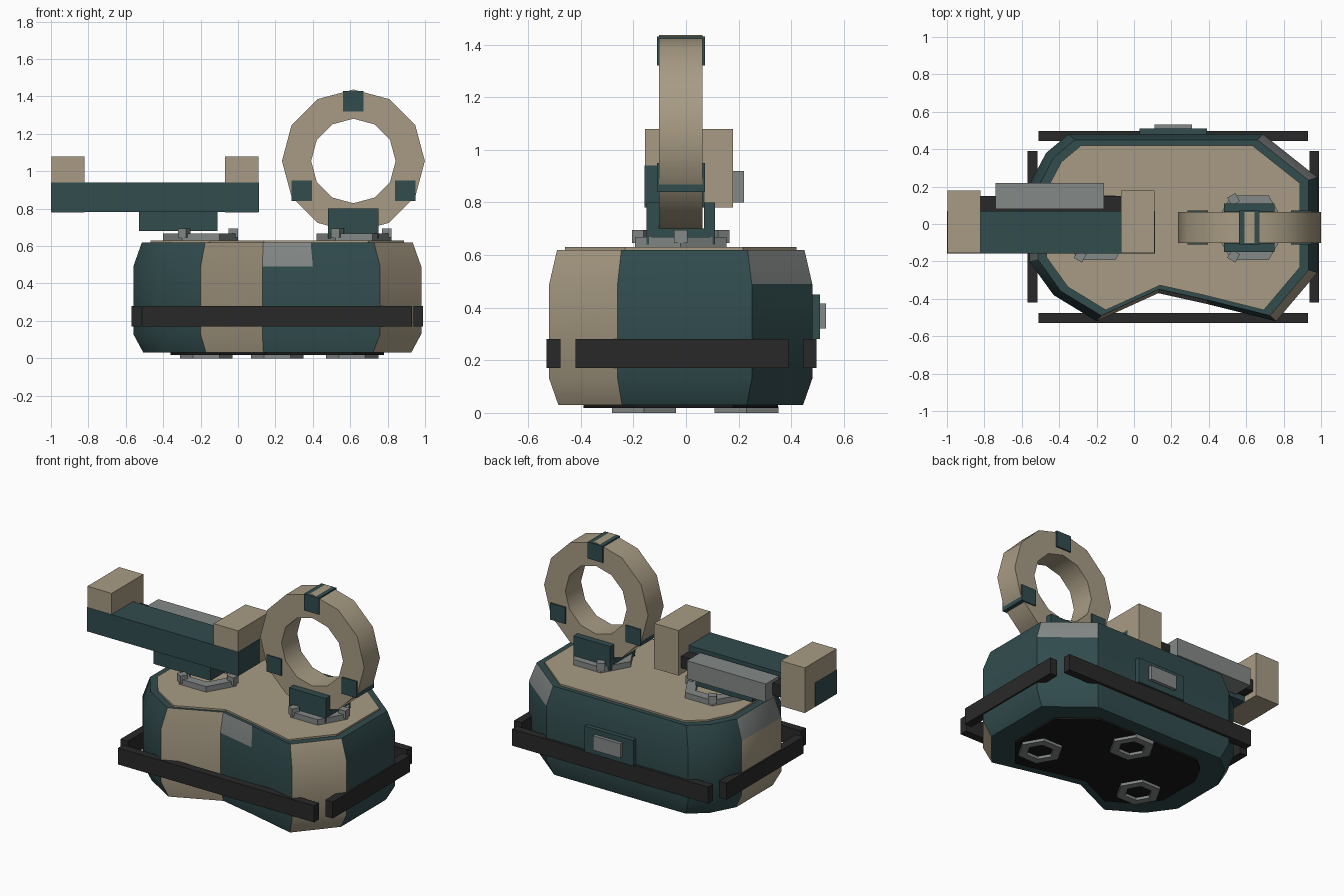
import bpy, bmesh
from math import cos, sin, pi, radians
from mathutils import Matrix

default = bpy.data.objects.get("Cube")
if default:
    bpy.data.objects.remove(default, do_unlink=True)


def material(name, rgb):
    m = bpy.data.materials.new(name)
    m.use_nodes = True
    m.diffuse_color = (*rgb, 1)
    m.node_tree.nodes["Principled BSDF"].inputs["Base Color"].default_value = (*rgb, 1)
    return m


TEAL = material("dark teal", (0.031, 0.072, 0.076))
TAN = material("sand tan", (0.39, 0.33, 0.23))
GREY = material("light grey", (0.23, 0.25, 0.245))
BLACK = material("charcoal", (0.022, 0.022, 0.022))
UNDER = material("underside black", (0.009, 0.009, 0.009))


def finish(name, bm, mats, smooth=None):
    bmesh.ops.recalc_face_normals(bm, faces=bm.faces)
    mesh = bpy.data.meshes.new(name)
    bm.to_mesh(mesh)
    bm.free()
    for m in mats:
        mesh.materials.append(m)
    ob = bpy.data.objects.new(name, mesh)
    bpy.context.collection.objects.link(ob)
    if smooth:
        bpy.ops.object.select_all(action="DESELECT")
        ob.select_set(True)
        bpy.context.view_layer.objects.active = ob
        bpy.ops.object.shade_smooth_by_angle(angle=radians(smooth))
    return ob


def box(name, x, y, z, mat, turn=0):
    """Box from (low, high) ranges, turned about its own upright axis."""
    bm = bmesh.new()
    size = [b - a for a, b in (x, y, z)]
    mid = [(a + b) / 2 for a, b in (x, y, z)]
    bmesh.ops.create_cube(bm, size=1, matrix=Matrix.Translation(mid)
                          @ Matrix.Rotation(turn, 4, "Z") @ Matrix.Diagonal((*size, 1)))
    return finish(name, bm, [mat])


def loft(bm, loops):
    """Skin consecutive closed loops; returns quads row by row."""
    rows = [[bm.verts.new(p) for p in loop] for loop in loops]
    n = len(rows[0])
    quads = [[bm.faces.new((a[i], a[(i + 1) % n], b[(i + 1) % n], b[i]))
              for i in range(n)] for a, b in zip(rows, rows[1:])]
    return rows, quads


def ring(name, sides, outer, inner, depth, matrix, mat, smooth=None):
    """Hollow prism along local z."""
    bm = bmesh.new()
    section = [(outer, 0), (outer, depth), (inner, depth), (inner, 0), (outer, 0)]
    loft(bm, [[(r * cos(2 * pi * i / sides), r * sin(2 * pi * i / sides), h)
               for i in range(sides)] for r, h in section])
    bmesh.ops.remove_doubles(bm, verts=bm.verts, dist=0.0001)
    bm.transform(matrix)
    return finish(name, bm, [mat], smooth)


# Body outline, starting at the front tip and running counterclockwise
OUTLINE = [(-0.20, -0.52), (0.13, -0.37), (0.40, -0.43), (0.76, -0.52),
           (0.98, -0.26), (0.98, 0.25), (0.69, 0.48), (-0.35, 0.48),
           (-0.47, 0.38), (-0.56, 0.21), (-0.56, -0.20), (-0.43, -0.38)]
CX, CY = 0.21, -0.02


def outline(scale, z):
    return [(CX + (x - CX) * scale, CY + (y - CY) * scale, z) for x, y in OUTLINE]


def slab(name, sections, mat):
    bm = bmesh.new()
    rows, _ = loft(bm, [outline(s, z) for s, z in sections])
    bm.faces.new(rows[0])
    bm.faces.new(rows[-1])
    return finish(name, bm, [mat])


# Body with tan panels and grey shoulder patches
bm = bmesh.new()
rows, quads = loft(bm, [outline(s, z) for s, z in
                        ((0.93, 0.03), (1, 0.13), (1, 0.49), (0.94, 0.62))])
bm.faces.new(rows[0])
bm.faces.new(rows[-1])
for row in quads:
    for side in (0, 3, 9):
        row[side].material_index = 1
for side in (1, 5, 9):
    quads[-1][side].material_index = 2
finish("body", bm, [TEAL, TAN, GREY], 35)
slab("deck", ((0.88, 0.615), (0.88, 0.631)), TAN)
slab("bottom_plate", ((0.74, 0.018), (0.74, 0.035)), UNDER)

# Bumper bars around the body
BAR_Z = (0.17, 0.28)
box("front_bumper", (-0.51, 0.93), (-0.53, -0.477), BAR_Z, BLACK)
box("back_bumper", (-0.51, 0.93), (0.445, 0.497), BAR_Z, BLACK)
box("right_bumper", (-0.57, -0.515), (-0.42, 0.39), BAR_Z, BLACK)
box("left_bumper", (0.937, 0.99), (-0.42, 0.39), BAR_Z, BLACK)

# Back hatch
box("hatch_frame", (0.03, 0.39), (0.45, 0.51), (0.28, 0.45), TEAL)
box("hatch_panel", (0.11, 0.31), (0.50, 0.533), (0.32, 0.415), GREY)

# Hexagonal feet
for i, (x, y) in enumerate(((0.61, -0.16), (0.21, 0.23), (-0.17, -0.16))):
    ring(f"foot_{i + 1}", 6, 0.14, 0.085, 0.025, Matrix.Translation((x, y, 0)), GREY)

# Hexagonal mounts with three clips each
for name, x in (("arm", -0.20), ("hoop", 0.62)):
    y = -0.02
    ring(f"{name}_mount", 6, 0.20, 0.13, 0.04, Matrix.Translation((x, y, 0.628)), GREY)
    for i in range(3):
        a = 2 * pi * i / 3
        px, py = x + 0.175 * cos(a), y + 0.175 * sin(a)
        box(f"{name}_clip_{i + 1}", (px - 0.025, px + 0.025), (py - 0.025, py + 0.025),
            (0.645, 0.695), GREY, a)

# Arm with end blocks and a side rail
box("arm_foot", (-0.53, -0.11), (-0.13, 0.06), (0.68, 0.785), TEAL)
box("arm_beam", (-1.0, 0.112), (-0.157, 0.07), (0.781, 0.94), TEAL)
box("arm_outer_block", (-0.998, -0.82), (-0.155, 0.178), (0.78, 1.08), TAN)
box("arm_inner_block", (-0.07, 0.11), (-0.155, 0.178), (0.78, 1.08), TAN)
box("side_rail", (-0.82, -0.07), (0.07, 0.15), (0.82, 0.90), BLACK)
box("rail_cover", (-0.74, -0.16), (0.08, 0.22), (0.80, 0.92), GREY)

# Cradle holding the hoop
box("cradle_base", (0.48, 0.75), (-0.12, 0.08), (0.66, 0.70), TEAL)
box("cradle_front", (0.48, 0.75), (-0.15, -0.103), (0.64, 0.80), TEAL)
box("cradle_back", (0.48, 0.75), (0.068, 0.11), (0.64, 0.80), TEAL)

# Hoop with three square clamps
HX, HZ = 0.617, 1.055
ring("hoop", 12, 0.382, 0.226, 0.165,
     Matrix.Translation((HX, 0.063, HZ)) @ Matrix.Rotation(pi / 2, 4, "X"), TAN, 35)
for i, deg in enumerate((90, 210, 330)):
    x, z = HX + 0.32 * cos(radians(deg)), HZ + 0.32 * sin(radians(deg))
    box(f"hoop_clamp_{i + 1}", (x - 0.055, x + 0.055), (-0.11, 0.072),
        (z - 0.055, z + 0.055), TEAL)
